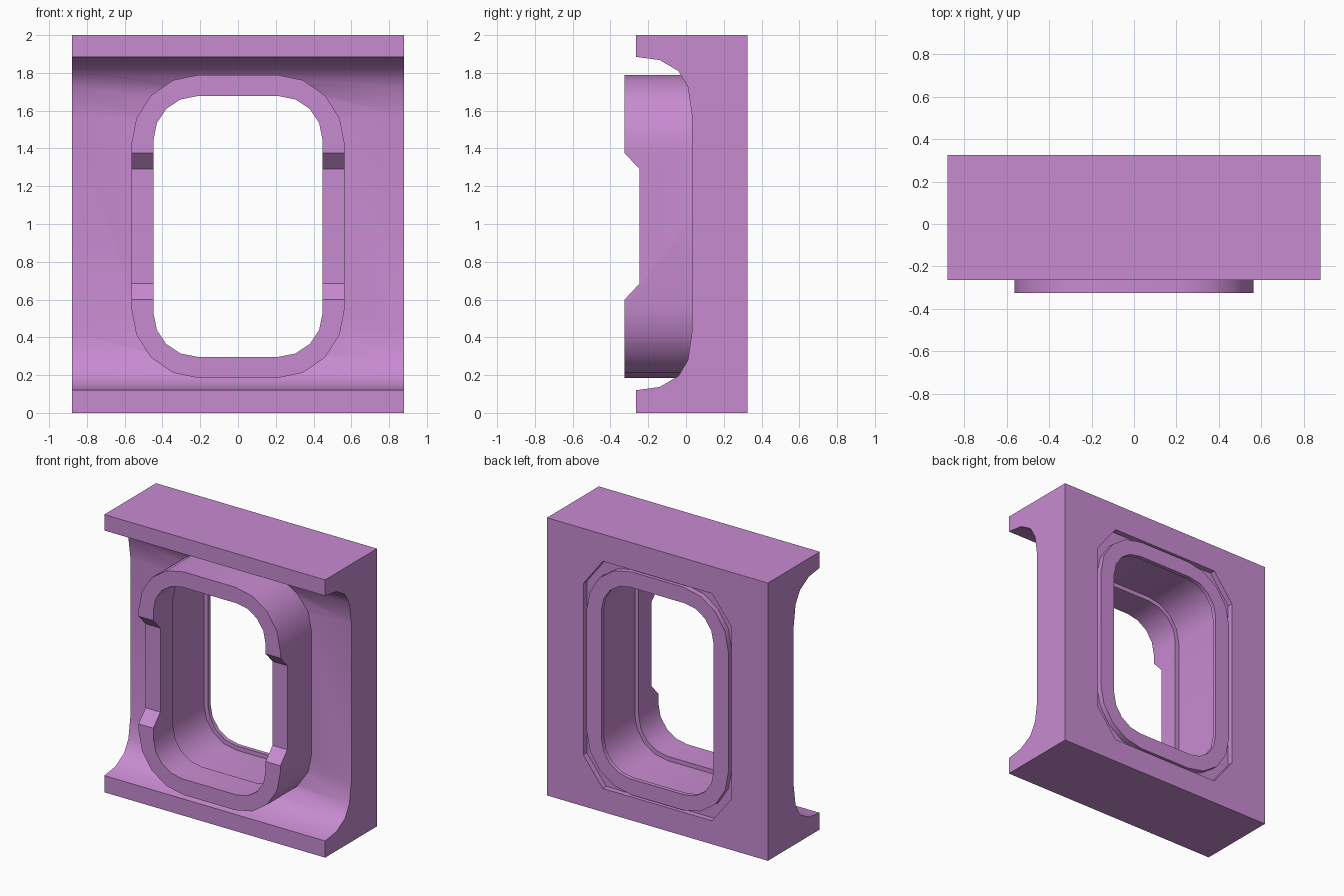
import bpy, bmesh, math
from math import cos, sin, radians

if "Cube" in bpy.data.objects:
    bpy.data.objects.remove(bpy.data.objects["Cube"])

mat = bpy.data.materials.new("violet_finish")
mat.diffuse_color = (0.58, 0.26, 0.64, 1)
mat.use_nodes = True
mat.node_tree.nodes["Principled BSDF"].inputs["Base Color"].default_value = mat.diffuse_color


def loft(name, loops, closed=False):
    """Skin equal-length loops; cap the ends, or join last to first."""
    bm = bmesh.new()
    rings = [[bm.verts.new(p) for p in lp] for lp in loops]
    pairs = list(zip(rings, rings[1:]))
    if closed:
        pairs.append((rings[-1], rings[0]))
    else:
        bm.faces.new(rings[0])
        bm.faces.new(rings[-1])
    n = len(rings[0])
    for a, b in pairs:
        for i in range(n):
            j = (i + 1) % n
            bm.faces.new((a[i], a[j], b[j], b[i]))
    bmesh.ops.recalc_face_normals(bm, faces=bm.faces)
    me = bpy.data.meshes.new(name)
    bm.to_mesh(me)
    bm.free()
    ob = bpy.data.objects.new(name, me)
    bpy.context.collection.objects.link(ob)
    me.materials.append(mat)
    return ob


def prism_x(name, profile, half):
    return loft(name, [[(x, y, z) for y, z in profile] for x in (-half, half)])


def rounded(hx, hz, rx, rz, y, seg=4):
    """Rounded rectangle in the XZ plane about the centre of the frame."""
    pts = []
    for q, (sx, sz) in enumerate([(1, 1), (-1, 1), (-1, -1), (1, -1)]):
        for k in range(seg + 1):
            a = radians(90 * q + 90 * k / seg)
            pts.append((sx * (hx - rx) + rx * cos(a), y,
                        MID + sz * (hz - rz) + rz * sin(a)))
    return pts


def cut(ob, cutter):
    bpy.context.view_layer.objects.active = ob
    m = ob.modifiers.new("cut", 'BOOLEAN')
    m.operation, m.object, m.solver = 'DIFFERENCE', cutter, 'EXACT'
    bpy.ops.object.modifier_apply(modifier=m.name)
    bpy.data.objects.remove(cutter)


def shade(ob):
    bpy.ops.object.select_all(action='DESELECT')
    ob.select_set(True)
    bpy.context.view_layer.objects.active = ob
    bpy.ops.object.shade_smooth_by_angle(angle=radians(33))


MID = 0.987  # height of the opening's centre

# Channel-shaped block with coved flanges at top and bottom
cove = [(-0.265, 0.12), (-0.14, 0.137), (-0.04, 0.195), (0.01, 0.28), (0.032, 0.43)]
profile = ([(0.325, 0), (-0.265, 0)] + cove +
           [(y, 2.005 - z) for y, z in reversed(cove)] +
           [(-0.265, 2), (0.325, 2)])
block = prism_x("channel_block", profile, 0.88)

# Opening through the block; its edge is buried in the sleeve wall
cut(block, loft("opening_cutter", [rounded(0.53, 0.77, 0.32, 0.33, y) for y in (-0.4, 0.4)]))

# Shallow eight-sided recess in the back
cut(block, loft("recess_cutter", [rounded(0.59, 0.818, 0.155, 0.2, y, 1) for y in (0.285, 0.4)]))
shade(block)

# Sleeve through the opening, with a wide groove inside
outer = (0.565, 0.803, 0.36, 0.37)
inner = (0.447, 0.69, 0.23, 0.23)
groove = (0.478, 0.721, 0.26, 0.26)
section = [(outer, -0.325), (outer, 0.325), (inner, 0.325), (inner, 0.295),
           (groove, 0.295), (groove, -0.10), (inner, -0.10), (inner, -0.325)]
sleeve = loft("window_sleeve", [rounded(*s, y) for s, y in section], closed=True)

# Bevelled notches in both sides of the sleeve's front rim
notch = [(-0.4, 0.60), (-0.325, 0.60), (-0.245, 0.685),
         (-0.245, 1.29), (-0.325, 1.375), (-0.4, 1.375)]
cut(sleeve, prism_x("notch_cutter", notch, 0.7))
shade(sleeve)
